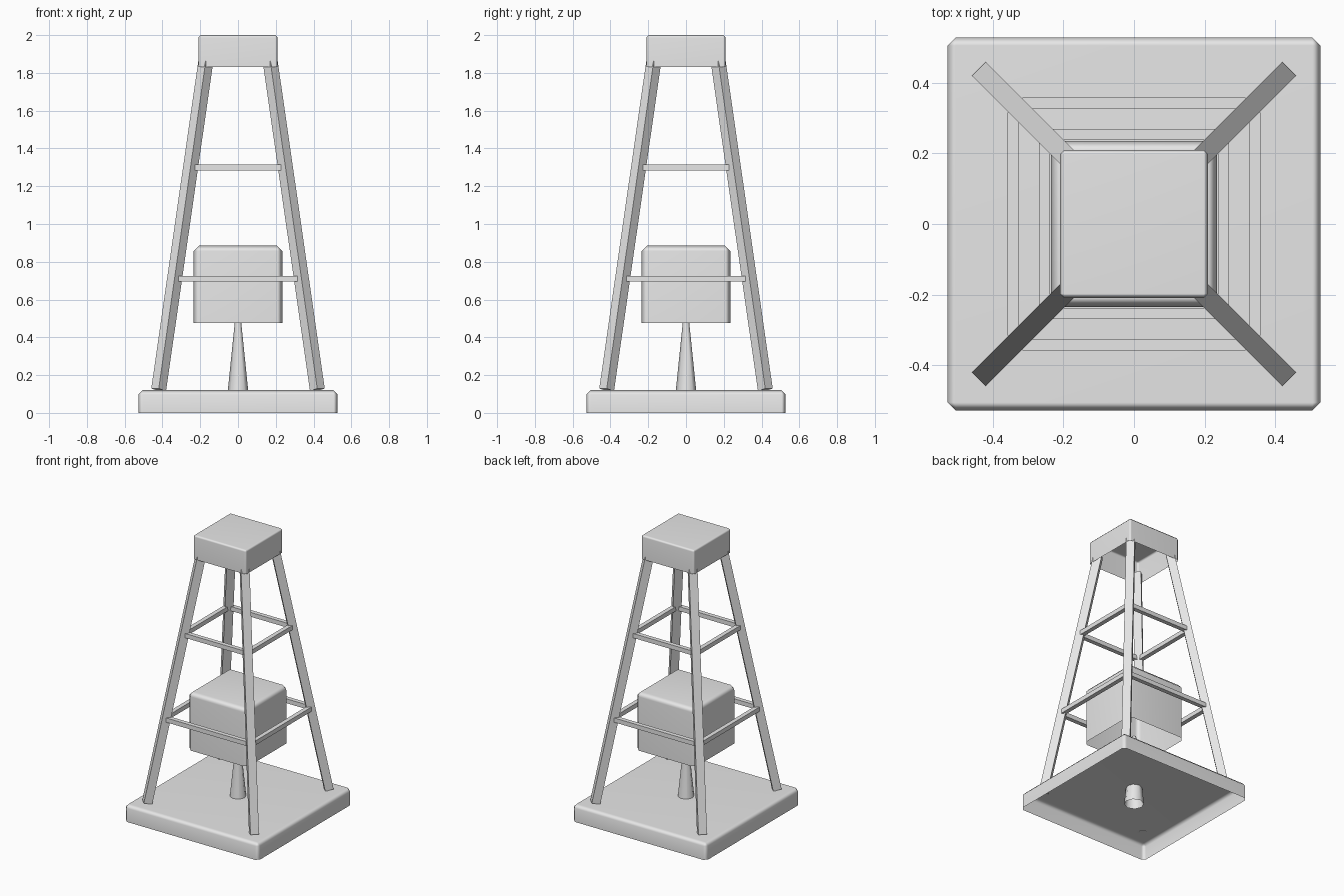
import bpy, bmesh, math
from mathutils import Vector, Matrix

if "Cube" in bpy.data.objects:
    bpy.data.objects.remove(bpy.data.objects["Cube"])

grey = bpy.data.materials.new("plain grey")
grey.diffuse_color = (0.8, 0.8, 0.8, 1)
grey.use_nodes = True
grey.node_tree.nodes["Principled BSDF"].inputs["Base Color"].default_value = grey.diffuse_color


def finish(name, bm):
    me = bpy.data.meshes.new(name)
    bm.to_mesh(me)
    bm.free()
    me.materials.append(grey)
    ob = bpy.data.objects.new(name, me)
    bpy.context.collection.objects.link(ob)
    return ob


def smooth(ob, degrees):
    bpy.ops.object.select_all(action='DESELECT')
    ob.select_set(True)
    bpy.context.view_layer.objects.active = ob
    bpy.ops.object.shade_smooth_by_angle(angle=math.radians(degrees))


def open_box(name, half, z0, z1, bevel):
    """Bevelled square box shell without a bottom face."""
    bm = bmesh.new()
    bmesh.ops.create_cube(bm, size=1)
    bm.normal_update()
    bottom = [f for f in bm.faces if f.normal.z < -0.5]
    bmesh.ops.delete(bm, geom=bottom, context='FACES_ONLY')
    bm.transform(Matrix.Translation((0, 0, (z0 + z1) / 2))
                 @ Matrix.Diagonal((2 * half, 2 * half, z1 - z0, 1)))
    edges = [e for e in bm.edges if not e.is_boundary]
    bmesh.ops.bevel(bm, geom=edges, offset=bevel, segments=1, affect='EDGES')
    ob = finish(name, bm)
    smooth(ob, 60)
    mod = ob.modifiers.new("flat panels", 'WEIGHTED_NORMAL')
    mod.keep_sharp = True


def bar(name, a, b, thick, side):
    """Square bar from a to b; side is a horizontal direction across the bar."""
    a, b, x = Vector(a), Vector(b), Vector(side).normalized()
    z = (b - a).normalized()
    y = z.cross(x)
    rot = Matrix((x, y, z)).transposed().to_4x4()
    bm = bmesh.new()
    bmesh.ops.create_cube(bm, size=1)
    bm.transform(Matrix.Translation((a + b) / 2) @ rot
                 @ Matrix.Diagonal((thick, thick, (b - a).length, 1)))
    finish(name, bm)


# hollow shells: base, hanging block and top cap
open_box("base", 0.528, 0, 0.12, 0.023)
open_box("middle_block", 0.235, 0.475, 0.885, 0.028)
open_box("top_cap", 0.21, 1.83, 2.0, 0.013)

# tapered post through the base
bm = bmesh.new()
bmesh.ops.create_cone(bm, cap_ends=False, segments=8, radius1=0.066, radius2=0.014,
                      depth=0.51, matrix=Matrix.Translation((0, 0, 0.255)))
smooth(finish("centre_post", bm), 60)

# four leaning legs
for i, (sx, sy) in enumerate([(1, 1), (-1, 1), (-1, -1), (1, -1)]):
    bar(f"leg_{i + 1}", (0.42 * sx, 0.42 * sy, 0.123),
        (0.167 * sx, 0.167 * sy, 1.885), 0.056, (-sy, sx, 0))

# two rings of cross bars
for level, z, off, half in [("lower", 0.71, 0.342, 0.315), ("upper", 1.3, 0.253, 0.235)]:
    for s, side in [(-1, "a"), (1, "b")]:
        bar(f"{level}_bar_x_{side}", (-half, s * off, z), (half, s * off, z), 0.031, (0, 1, 0))
        bar(f"{level}_bar_y_{side}", (s * off, -half, z), (s * off, half, z), 0.031, (1, 0, 0))
